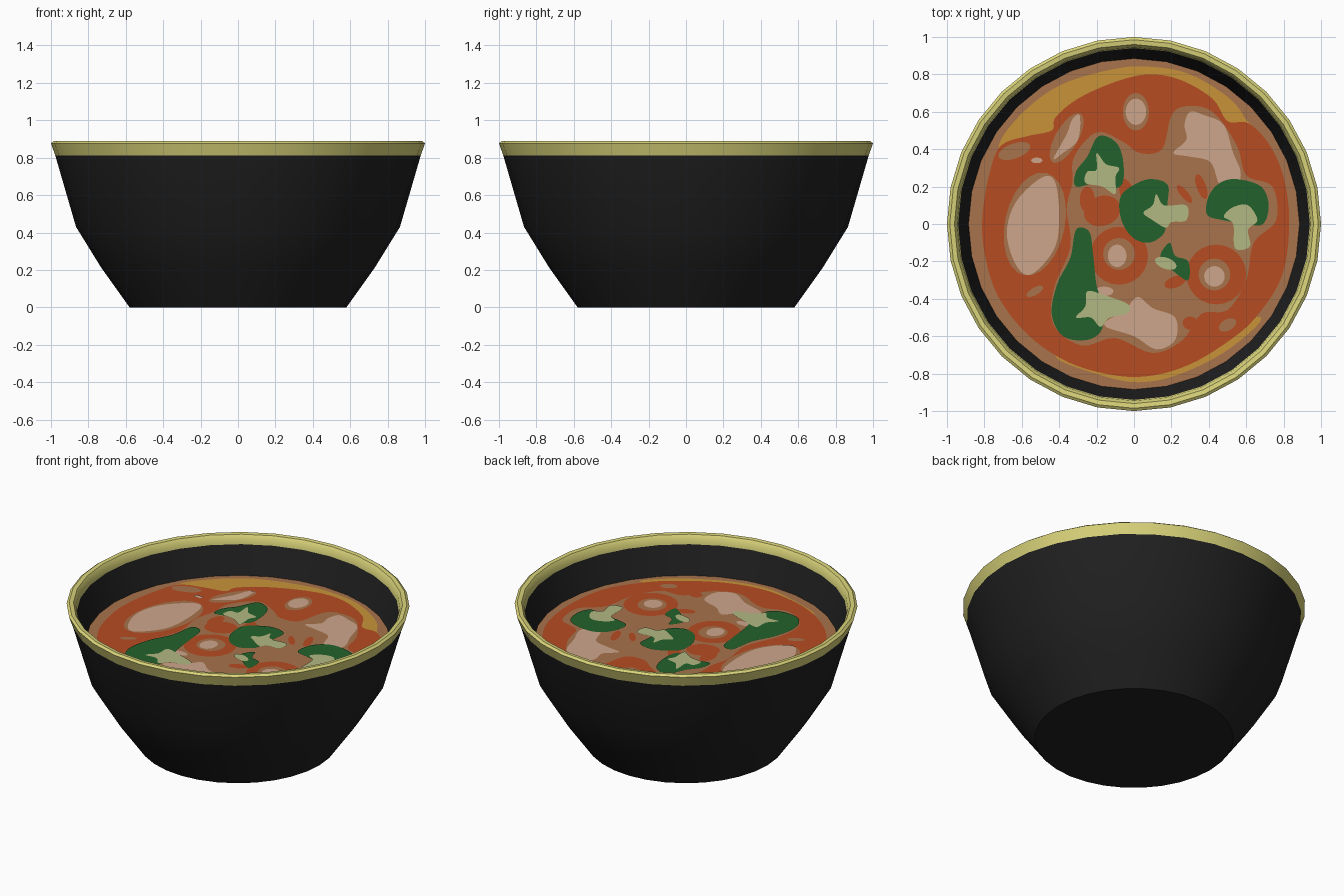
import bpy, bmesh, math

if "Cube" in bpy.data.objects:
    bpy.data.objects.remove(bpy.data.objects["Cube"])

SIDES = 32
SOUP_Z = 0.655
STEP = 0.0012          # height between painted layers


def material(name, rgb):
    lin = [((c / 255 + 0.055) / 1.055) ** 2.4 for c in rgb]
    m = bpy.data.materials.new(name)
    m.diffuse_color = (*lin, 1)
    m.use_nodes = True
    m.node_tree.nodes["Principled BSDF"].inputs["Base Color"].default_value = m.diffuse_color
    return m


BLACK = material("black_glaze", (32, 32, 32))
YELLOW = material("yellow_rim", (218, 212, 122))
BROTH = material("brown_broth", (168, 116, 76))
OIL = material("golden_oil", (200, 148, 56))
RED = material("red_broth", (182, 76, 33))
MEAT = material("pale_meat", (206, 166, 140))
GREEN = material("green_floret", (34, 97, 43))
STALK = material("pale_stalk", (178, 184, 130))


def add_object(name, bm, mat, smooth=False):
    me = bpy.data.meshes.new(name)
    bm.to_mesh(me)
    bm.free()
    me.materials.append(mat)
    ob = bpy.data.objects.new(name, me)
    bpy.context.collection.objects.link(ob)
    if smooth:
        me.shade_smooth()
        me.set_sharp_from_angle(angle=math.radians(40))
    return ob


def lathe(name, profile, mat, cap=False):
    """Spin an (r, z) profile, given from outside bottom to inside."""
    bm = bmesh.new()
    rings = [[bm.verts.new((r * math.cos(2 * math.pi * i / SIDES),
                            r * math.sin(2 * math.pi * i / SIDES), z))
              for i in range(SIDES)] for r, z in profile]
    for a, b in zip(rings, rings[1:]):
        for i in range(SIDES):
            j = (i + 1) % SIDES
            bm.faces.new((a[i], a[j], b[j], b[i]))
    if cap:
        bm.faces.new(rings[0][::-1])
    return add_object(name, bm, mat, True)


def plate(name, pts, mat, layer):
    """Flat painted patch lying on the soup."""
    bm = bmesh.new()
    f = bm.faces.new([bm.verts.new((x, y, SOUP_Z + layer * STEP)) for x, y in pts])
    f.normal_update()
    if f.normal.z < 0:
        f.normal_flip()
    bmesh.ops.triangulate(bm, faces=[f])
    return add_object(name, bm, mat)


def blob(name, pts, mat, layer, n=5):
    """Patch with a smooth outline through a few points."""
    out = []
    for i in range(len(pts)):
        p = [pts[(i + k) % len(pts)] for k in (-1, 0, 1, 2)]
        for s in range(n):
            t = s / n
            out.append([0.5 * (2 * b + (c - a) * t + (2 * a - 5 * b + 4 * c - d) * t * t
                               + (3 * b - a - 3 * c + d) * t ** 3) for a, b, c, d in zip(*p)])
    return plate(name, out, mat, layer)


def oval(name, x, y, rx, ry, mat, layer, turn=0, n=24):
    c, s = math.cos(math.radians(turn)), math.sin(math.radians(turn))
    pts = []
    for i in range(n):
        a = 2 * math.pi * i / n
        u, v = rx * math.cos(a), ry * math.sin(a)
        pts.append((x + u * c - v * s, y + u * s + v * c))
    return plate(name, pts, mat, layer)


# Bowl and rim
lathe("bowl_outside", [(0.58, 0), (0.73, 0.21), (0.866, 0.43), (0.977, 0.812)], BLACK, cap=True)
lathe("rim", [(0.977, 0.812), (1.0, 0.877), (0.985, 0.888), (0.96, 0.885), (0.945, 0.865),
              (0.94, 0.83)], YELLOW)
lathe("bowl_inside", [(0.94, 0.83), (0.88, 0.64)], BLACK)

# Soup surface
oval("soup", 0, 0, 0.886, 0.886, BROTH, 0, n=SIDES)

# Golden oil near the edge
blob("oil_back", [(-.72, .40), (-.62, .57), (-.4, .74), (-.1, .83), (.1, .84), (.3, .8), (.5, .68),
                  (.59, .57), (.59, .5), (0, .6), (-.5, .4)], OIL, 1)
blob("oil_front", [(-.42, -.71), (-.1, -.83), (.1, -.84), (.3, -.78), (.52, -.66), (.68, -.5),
                   (.4, -.55), (0, -.7)], OIL, 1)

# Red broth
blob("red_soup", [(-.81, .05), (-.77, .28), (-.71, .42), (-.57, .47), (-.44, .5), (-.42, .57),
                  (-.3, .67), (-.1, .76), (.08, .8), (.25, .77), (.42, .67), (.5, .55), (.61, .54),
                  (.72, .43), (.8, .25), (.83, 0), (.79, -.28), (.65, -.5), (.5, -.63), (.3, -.75),
                  (.1, -.81), (-.1, -.81), (-.35, -.74), (-.57, -.59), (-.73, -.38), (-.8, -.15)], RED, 2)

# Brown broth between the ingredients
blob("centre_broth", [(-.33, .22), (-.32, .36), (-.2, .49), (-.06, .44), (.03, .38), (.15, .4),
                      (.2, .58), (.28, .63), (.42, .6), (.55, .42), (.6, .26), (.74, .2), (.76, .02),
                      (.64, -.1), (.6, -.3), (.5, -.46), (.36, -.48), (.26, -.62), (.1, -.69),
                      (-.1, -.61), (-.28, -.65), (-.43, -.54), (-.43, -.35), (-.34, -.12),
                      (-.36, .08)], BROTH, 3)
for x, y, rx, ry, turn in [(-.36, .46, .15, .06, 60), (-.64, .39, .09, .04, 20), (.01, .6, .07, .1, 0),
                           (-.53, .0, .16, .28, -12), (-.53, -.36, .05, .02, 30), (.5, -.54, .05, .03, 30)]:
    oval("broth_patch", x, y, rx, ry, BROTH, 3, turn)

# Red swirls and rings
for x, y, rx, ry, turn in [(-.08, -.17, .155, .155, 0), (.44, -.27, .16, .16, 0), (-.17, .07, .1, .08, 20),
                           (.27, .16, .06, .02, -50), (.3, -.53, .04, .035, 0), (.22, -.31, .06, .03, 20),
                           (-.25, .13, .04, .07, 0), (.36, .2, .07, .025, 110), (-.03, .15, .04, .1, 20)]:
    oval("red_swirl", x, y, rx, ry, RED, 4, turn)
for x, y in [(-.08, -.16), (.43, -.27)]:
    oval("ring_broth", x, y, .085, .085, BROTH, 5)
for x, y, rx, ry in [(-.09, -.17), (.43, -.28)] and [(-.09, -.17, .05, .06), (.43, -.28, .055, .055),
                                                      (.01, .6, .055, .07), (-.16, -.36, .05, .025),
                                                      (-.52, .34, .03, .015)]:
    oval("meat_bit", x, y, rx, ry, MEAT, 6)

# Meat slices
blob("meat_left", [(-.49, .25), (-.42, .22), (-.40, .02), (-.43, -.14), (-.55, -.27), (-.63, -.22),
                   (-.68, -.05), (-.63, .12)], MEAT, 6)
blob("meat_back_right", [(.27, .53), (.30, .60), (.38, .58), (.48, .53), (.53, .38), (.57, .28),
                         (.55, .20), (.46, .21), (.41, .33), (.30, .36), (.21, .38), (.28, .45)], MEAT, 6)
blob("meat_back_left", [(-.29, .58), (-.30, .45), (-.38, .38), (-.43, .35), (-.36, .48),
                        (-.33, .56)], MEAT, 6)
blob("meat_front", [(.02, -.39), (.10, -.45), (.22, -.50), (.22, -.62), (.12, -.67), (0, -.60),
                    (-.16, -.54), (-.05, -.46)], MEAT, 6)

# Green florets
blob("floret_back", [(-.19, .47), (-.10, .44), (-.06, .35), (-.06, .22), (-.12, .19), (-.2, .22),
                     (-.31, .2), (-.31, .28), (-.25, .36)], GREEN, 7)
blob("floret_centre", [(.02, .22), (.1, .24), (.18, .21), (.18, .12), (.17, .03), (.16, -.05),
                       (.08, -.10), (-.01, -.07), (-.07, .03), (-.07, .15)], GREEN, 7)
blob("floret_right", [(.55, .24), (.68, .2), (.72, .1), (.69, 0), (.6, 0), (.48, .02), (.39, .05),
                      (.40, .15), (.46, .22)], GREEN, 7)
blob("floret_left", [(-.31, -.03), (-.24, -.04), (-.22, -.15), (-.20, -.33), (-.17, -.42),
                     (-.17, -.56), (-.25, -.62), (-.38, -.6), (-.44, -.48), (-.41, -.32),
                     (-.34, -.18)], GREEN, 7)
blob("floret_small", [(.19, -.10), (.22, -.17), (.29, -.2), (.29, -.3), (.22, -.26),
                      (.14, -.18)], GREEN, 7)

# Pale stalks on the florets
blob("stalk_back", [(-.20, .38), (-.15, .32), (-.08, .30), (-.10, .25), (-.10, .16), (-.17, .2),
                    (-.26, .22), (-.25, .28), (-.2, .29)], STALK, 8)
blob("stalk_centre", [(.12, .16), (.16, .10), (.28, .10), (.28, .02), (.2, .01), (.17, -.02),
                      (.1, .02), (.05, .06), (.1, .1)], STALK, 8)
blob("stalk_right", [(.53, .09), (.61, .1), (.66, .02), (.61, -.03), (.62, -.12), (.54, -.13),
                     (.53, 0), (.48, .04)], STALK, 8)
blob("stalk_left", [(-.25, -.36), (-.16, -.38), (-.03, -.43), (-.04, -.48), (-.13, -.5), (-.18, -.55),
                    (-.23, -.5), (-.31, -.5), (-.26, -.44)], STALK, 8)
oval("stalk_small", .17, -.21, .06, .03, STALK, 8, -20)
